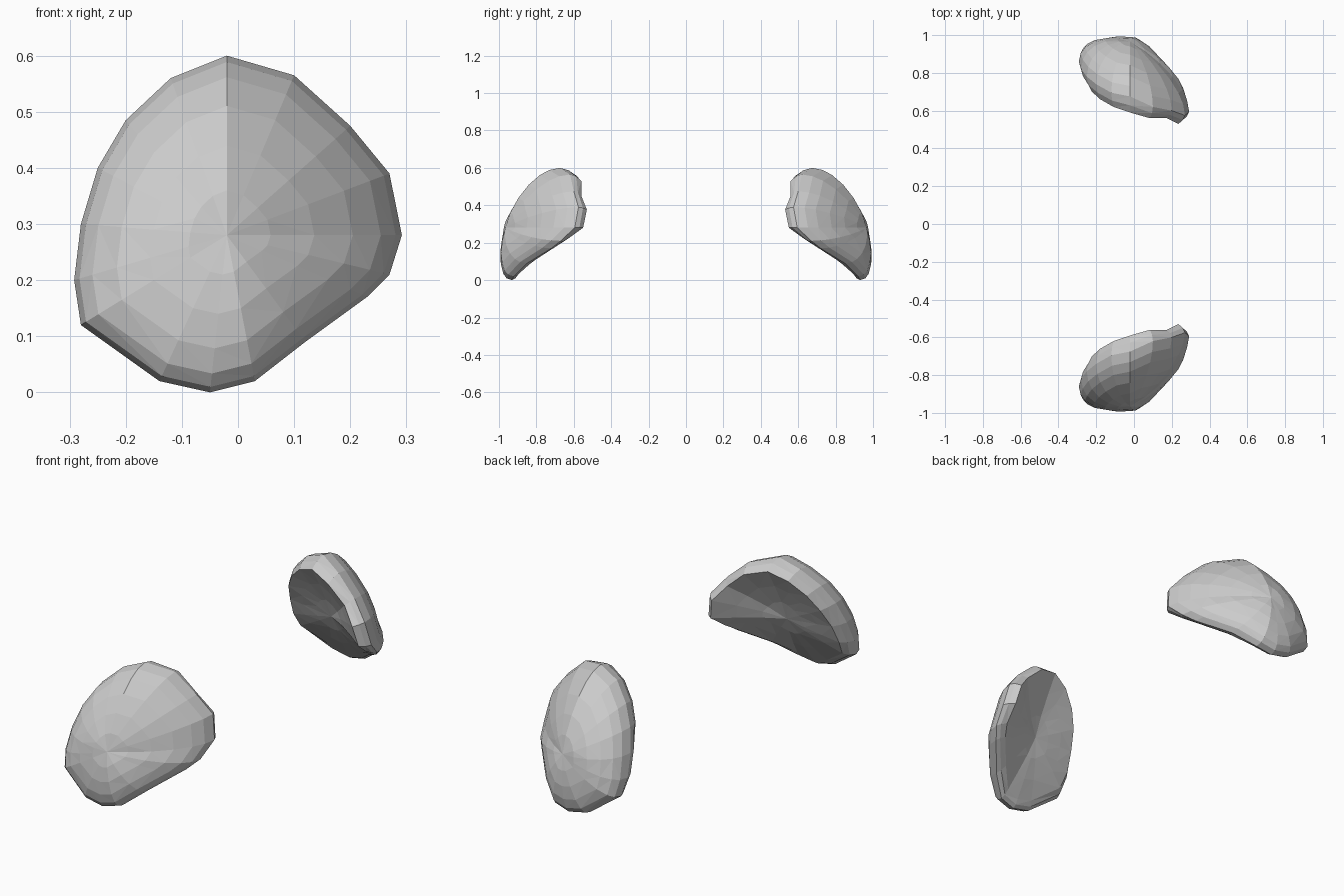
import bpy, bmesh
from math import sqrt

if "Cube" in bpy.data.objects:
    bpy.data.objects.remove(bpy.data.objects["Cube"])

# Rim of one curved pad: x, z, depth at the rim, depth of the inner lip
RIM = [
    (-0.02, 0.60, -0.675, -0.59), (0.10, 0.565, -0.62, -0.56),
    (0.20, 0.475, -0.60, -0.56), (0.27, 0.39, -0.575, -0.53),
    (0.292, 0.28, -0.595, -0.55), (0.27, 0.21, -0.67, -0.635),
    (0.23, 0.17, -0.72, -0.69), (0.12, 0.09, -0.85, -0.80),
    (0.03, 0.02, -0.92, -0.88), (-0.05, 0.00, -0.93, -0.895),
    (-0.14, 0.02, -0.93, -0.89), (-0.28, 0.12, -0.89, -0.83),
    (-0.292, 0.20, -0.86, -0.79), (-0.28, 0.30, -0.82, -0.75),
    (-0.25, 0.40, -0.78, -0.70), (-0.20, 0.485, -0.74, -0.66),
    (-0.12, 0.56, -0.695, -0.62),
]
CX, CZ = -0.02, 0.28
OUT_Y, IN_Y = -0.77, -0.735
LIP = 0.88


def ring(bm, t, depth):
    """Rim outline shrunk by t, with depth worked out per point."""
    verts = []
    for x, z, rim, lip in RIM:
        px, pz = CX + (x - CX) * t, CZ + (z - CZ) * t
        verts.append(bm.verts.new((px, depth(t, pz, rim, lip), pz)))
    return verts


def outer(t, z, rim, lip):
    swell = 0.13 + 0.07 * min(1, z / 0.3)
    return OUT_Y + (rim - OUT_Y) * t - swell * sqrt(1 - t * t)


def inner(t, z, rim, lip):
    if t > LIP:
        return lip + (rim - lip) * ((t - LIP) / (1 - LIP)) ** 2
    return IN_Y + (lip - IN_Y) * (t / LIP) ** 1.2


def make_pad(name, side):
    bm = bmesh.new()
    # Domed outside, rim, lip and hollow inside
    rings = [ring(bm, t, outer) for t in (0.25, 0.5, 0.72, 0.88, 0.965, 1.0)]
    rings += [ring(bm, t, inner) for t in (0.96, LIP, 0.6, 0.3)]
    n = len(RIM)
    for a, b in zip(rings, rings[1:]):
        for i in range(n):
            j = (i + 1) % n
            bm.faces.new((a[i], a[j], b[j], b[i]))
    for loop, y in ((rings[0], OUT_Y - 0.195), (rings[-1], IN_Y)):
        tip = bm.verts.new((CX, y, CZ))
        for i in range(n):
            bm.faces.new((loop[i], loop[(i + 1) % n], tip))
    for v in bm.verts:
        v.co.y = max(v.co.y, -1.0) * side
    bmesh.ops.triangulate(bm, faces=bm.faces[:])
    bmesh.ops.recalc_face_normals(bm, faces=bm.faces[:])
    mesh = bpy.data.meshes.new(name)
    bm.to_mesh(mesh)
    bm.free()
    bpy.context.collection.objects.link(bpy.data.objects.new(name, mesh))


# Mirrored pair
make_pad("front_pad", 1)
make_pad("back_pad", -1)
